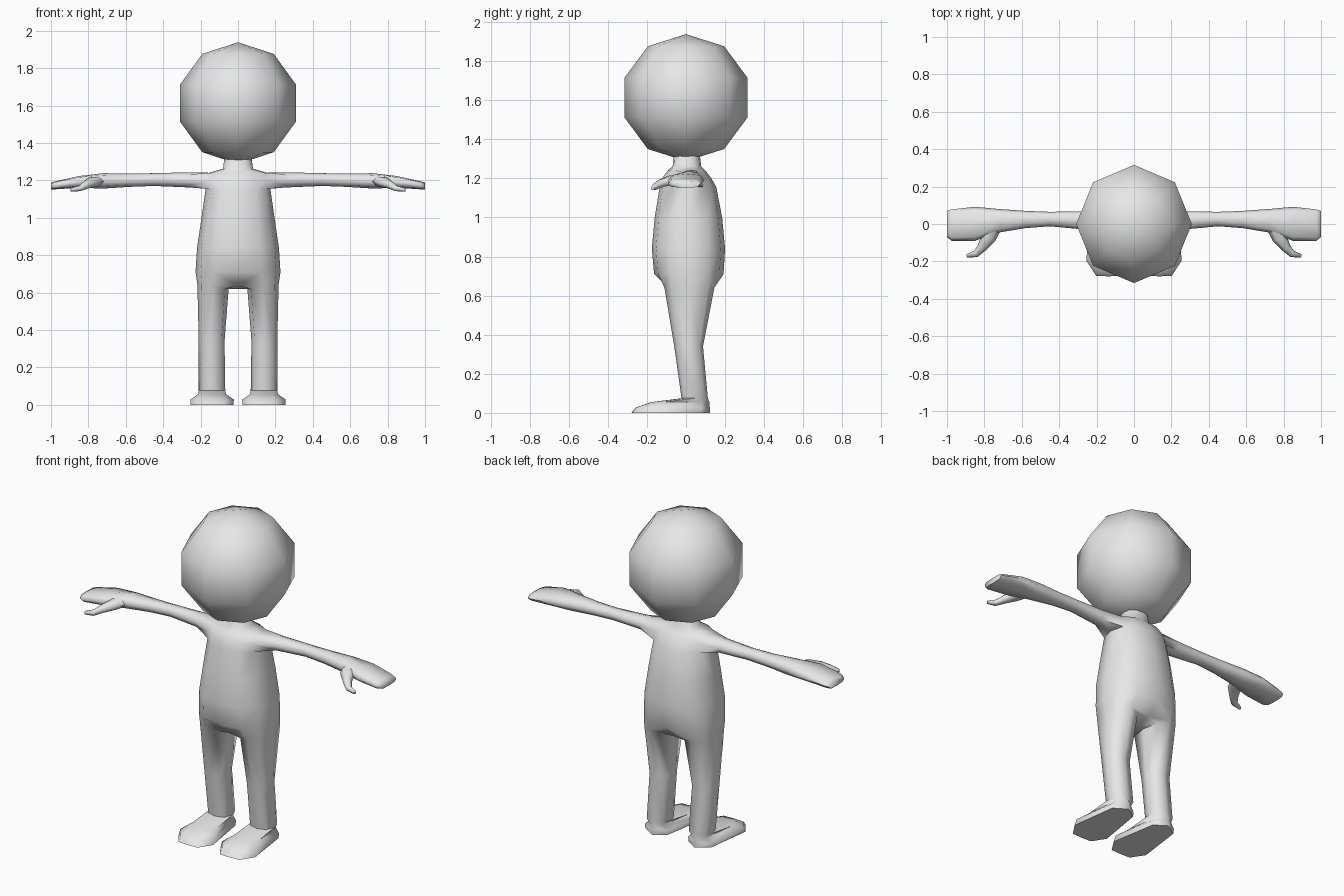
import bpy
import bmesh
import math
from mathutils import Vector

if "Cube" in bpy.data.objects:
    bpy.data.objects.remove(bpy.data.objects["Cube"], do_unlink=True)

GREY = (0.8, 0.8, 0.8, 1.0)
mat = bpy.data.materials.new("plain grey")
mat.use_nodes = True
mat.diffuse_color = GREY
mat.node_tree.nodes["Principled BSDF"].inputs["Base Color"].default_value = GREY


def power(v, p):
    """Signed power, for superellipse sections."""
    return 0.0 if abs(v) < 1e-6 else math.copysign(abs(v) ** p, v)


def oval(start, step, count, a0, a1, b0, b1, p):
    """Points of a superellipse filling the box a0..a1 by b0..b1."""
    pts = []
    for k in range(count):
        t = math.radians(start + step * k)
        pts.append(((a0 + a1) / 2 + (a1 - a0) / 2 * power(math.cos(t), p),
                    (b0 + b1) / 2 + (b1 - b0) / 2 * power(math.sin(t), p)))
    return pts


def loft(bm, ring, rings):
    """Continue a closed ring of vertices through further rings and cap the end."""
    for pts in rings:
        new = [bm.verts.new(p) for p in pts]
        n = len(new)
        for i in range(n):
            j = (i + 1) % n
            bm.faces.new((ring[i], ring[j], new[j], new[i]))
        ring = new
    bm.faces.new(ring)


def finish(bm, name, mirror=True):
    bmesh.ops.recalc_face_normals(bm, faces=bm.faces[:])
    me = bpy.data.meshes.new(name)
    bm.to_mesh(me)
    bm.free()
    me.materials.append(mat)
    ob = bpy.data.objects.new(name, me)
    bpy.context.collection.objects.link(ob)
    bpy.ops.object.select_all(action='DESELECT')
    ob.select_set(True)
    bpy.context.view_layer.objects.active = ob
    bpy.ops.object.shade_smooth_by_angle(angle=math.radians(75))
    if mirror:
        mod = ob.modifiers.new("mirror", 'MIRROR')
        mod.use_clip = True
        mod.merge_threshold = 0.001
    return ob


# Head: coarse smooth sphere
bm = bmesh.new()
bmesh.ops.create_uvsphere(bm, u_segments=8, v_segments=5, radius=1)
for v in bm.verts:
    v.co = Vector((v.co.x * 0.325, v.co.y * 0.332, v.co.z * 0.325 + 1.613))
finish(bm, "head", mirror=False)

# Body: left half, then mirrored
bm = bmesh.new()

# Torso levels: z, half width, front y, back y
LEVELS = [(0.71, 0.227, -0.163, 0.192), (0.84, 0.219, -0.175, 0.2),
          (1.0, 0.195, -0.16, 0.185), (1.155, 0.173, -0.135, 0.155),
          (1.2, 0.17, -0.122, 0.13), (1.24, 0.158, -0.095, 0.1),
          (1.262, 0.08, -0.068, 0.078), (1.34, 0.07, -0.062, 0.068)]
torso = [[bm.verts.new((x, y, z)) for x, y in oval(-90, 30, 7, -w, w, f, b, 0.85)]
         for z, w, f, b in LEVELS]
for lv in range(len(LEVELS) - 1):
    for c in range(6):
        if lv in (3, 4) and c in (2, 3):
            continue  # opening for the arm
        lo, hi = torso[lv], torso[lv + 1]
        bm.faces.new((lo[c], lo[c + 1], hi[c + 1], hi[c]))

# Arm and hand, grown from the shoulder opening: x, front y, back y, bottom z, top z, squareness
low, mid, high = torso[3], torso[4], torso[5]
shoulder = [low[2], low[3], low[4], mid[4], high[4], high[3], high[2], mid[2]]
bm.verts.remove(mid[3])
ARM = [(0.26, -0.03, 0.068, 1.162, 1.243, 0.9), (0.45, -0.012, 0.065, 1.17, 1.238, 0.9),
       (0.58, -0.022, 0.07, 1.165, 1.237, 0.9), (0.72, -0.045, 0.08, 1.156, 1.238, 0.85),
       (0.85, -0.09, 0.092, 1.16, 1.223, 0.7), (0.975, -0.09, 0.078, 1.152, 1.195, 0.6),
       (1.0, -0.07, 0.07, 1.152, 1.187, 0.6)]
loft(bm, shoulder, [[(x, y, z) for y, z in oval(225, 45, 8, y0, y1, z0, z1, p)]
                    for x, y0, y1, z0, z1, p in ARM])


# Leg sections: z, inner x, outer x, front y, back y
def leg_ring(z, x0, x1, y0, y1):
    return [(x, y, z) for x, y in oval(-90, 45, 8, x0, x1, y0, y1, 0.8)]


hip = [bm.verts.new(p) for p in leg_ring(0.64, 0.05, 0.217, -0.11, 0.145)]
for v in hip[5:]:
    v.co.z = 0.62

# Crotch and underside of the torso
front, under, back = [bm.verts.new(p) for p in
                      ((0, -0.085, 0.635), (0, 0.02, 0.62), (0, 0.125, 0.632))]
edge = [front] + hip[:5] + [back]
for c in range(6):
    bm.faces.new((edge[c], edge[c + 1], torso[0][c + 1], torso[0][c]))
bm.faces.new((front, hip[0], hip[7]))
bm.faces.new((front, hip[7], hip[6], under))
bm.faces.new((under, hip[6], hip[5], back))
bm.faces.new((back, hip[5], hip[4]))

# Foot outline on the ground, scaled in towards the top
SOLE = [(0.137, -0.28), (0.203, -0.277), (0.255, -0.2), (0.218, 0.075),
        (0.14, 0.122), (0.068, 0.075), (0.022, -0.2), (0.072, -0.277)]


def foot_ring(z, sx, sy):
    return [(0.14 + (x - 0.14) * sx, 0.115 + (y - 0.115) * sy, z) for x, y in SOLE]


loft(bm, hip, [leg_ring(0.34, 0.072, 0.21, -0.06, 0.087),
               leg_ring(0.075, 0.068, 0.21, -0.023, 0.112),
               foot_ring(0.055, 0.66, 0.74),
               foot_ring(0.028, 1.0, 0.94),
               foot_ring(0.0, 0.98, 1.0)])
finish(bm, "body")

# Thumb: tapering curved tube; x, y, z, half width, half height
PATH = [(0.755, -0.005, 1.197, 0.05, 0.032), (0.778, -0.075, 1.19, 0.04, 0.028),
        (0.815, -0.128, 1.175, 0.025, 0.022), (0.846, -0.16, 1.157, 0.019, 0.017),
        (0.895, -0.171, 1.148, 0.009, 0.01)]
bm = bmesh.new()
rings = []
for i, (x, y, z, w, h) in enumerate(PATH):
    a, b = PATH[max(i - 1, 0)], PATH[min(i + 1, len(PATH) - 1)]
    side = Vector((a[1] - b[1], b[0] - a[0], 0)).normalized()
    rings.append([Vector((x, y, z)) + side * u + Vector((0, 0, v))
                  for u, v in oval(0, 60, 6, -w, w, -h, h, 1)])
root = [bm.verts.new(p) for p in rings[0]]
bm.faces.new(root[::-1])
loft(bm, root, rings[1:])
finish(bm, "thumb")
